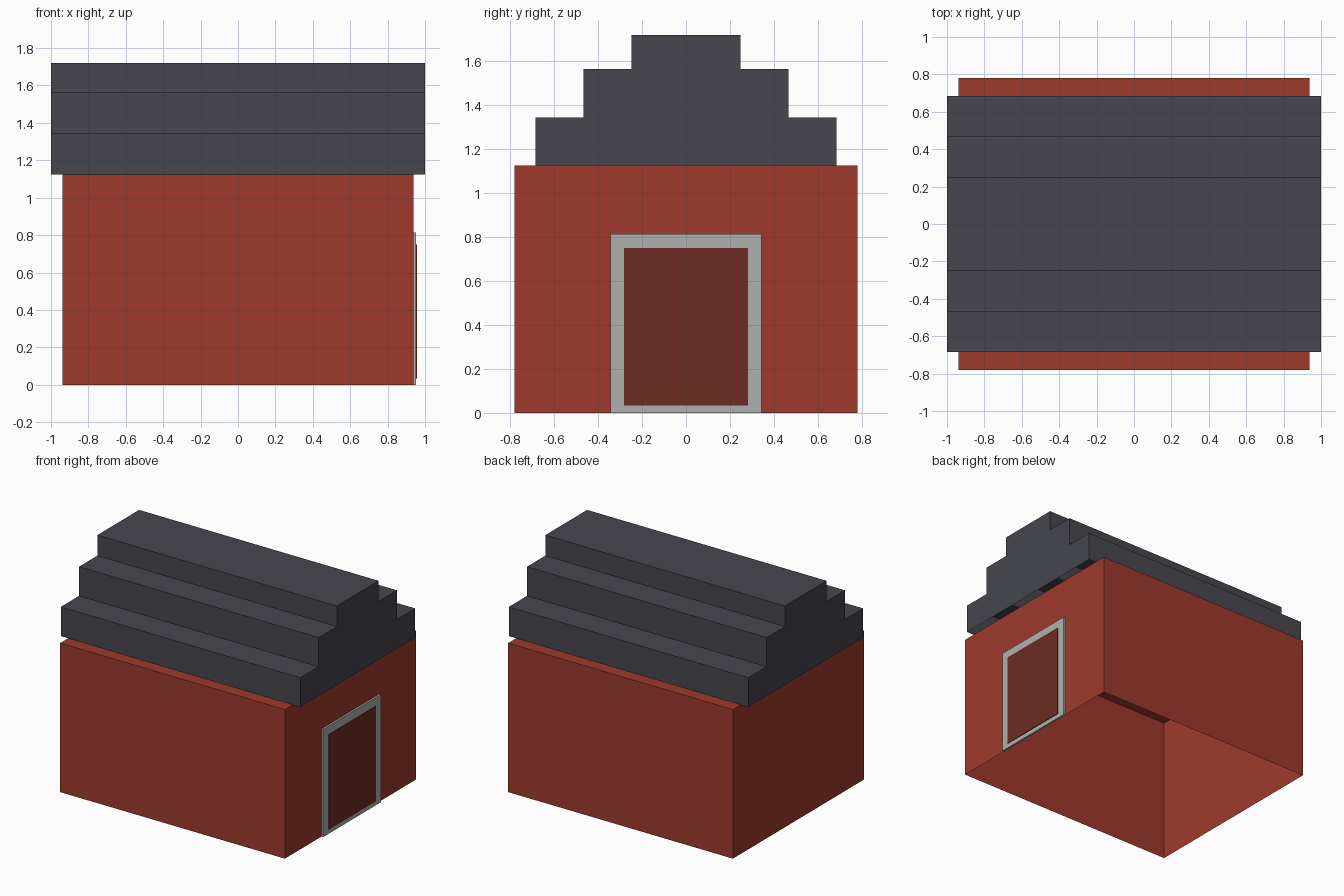
import bpy, bmesh

if "Cube" in bpy.data.objects:
    bpy.data.objects.remove(bpy.data.objects["Cube"])


def material(name, rgb):
    m = bpy.data.materials.new(name)
    m.diffuse_color = (*rgb, 1)
    m.use_nodes = True
    m.node_tree.nodes["Principled BSDF"].inputs["Base Color"].default_value = m.diffuse_color
    return m


RED = material("brick_red", (0.342, 0.042, 0.025))
SLATE = material("slate_grey", (0.061, 0.061, 0.076))
STONE = material("pale_stone", (0.434, 0.434, 0.423))
BROWN = material("door_brown", (0.153, 0.025, 0.016))


def prism(name, profile, x0, x1, mat, open_bottom=False):
    """Extrude a (y, z) profile along x, optionally without its lowest face."""
    bm = bmesh.new()
    face = bm.faces.new([bm.verts.new((x0, y, z)) for y, z in profile])
    ext = bmesh.ops.extrude_face_region(bm, geom=[face], use_keep_orig=True)
    moved = [v for v in ext["geom"] if isinstance(v, bmesh.types.BMVert)]
    bmesh.ops.translate(bm, verts=moved, vec=(x1 - x0, 0, 0))
    bmesh.ops.recalc_face_normals(bm, faces=bm.faces)
    if open_bottom:
        low = min(z for _, z in profile)
        base = [f for f in bm.faces if all(abs(v.co.z - low) < 1e-5 for v in f.verts)]
        bmesh.ops.delete(bm, geom=base, context="FACES")
    mesh = bpy.data.meshes.new(name)
    bm.to_mesh(mesh)
    bm.free()
    mesh.materials.append(mat)
    obj = bpy.data.objects.new(name, mesh)
    bpy.context.collection.objects.link(obj)
    return obj


def rect(half, z0, z1):
    return [(-half, z0), (half, z0), (half, z1), (-half, z1)]


# Walls: a shell with a flat top and no floor
WALL_TOP = 1.125
prism("walls", rect(0.78, 0, WALL_TOP), -0.938, 0.938, RED, open_bottom=True)

# Stepped roof: half profile mirrored across the ridge
half_profile, z = [], WALL_TOP
for y, top in ((0.685, 1.345), (0.467, 1.565), (0.249, 1.72)):
    half_profile += [(y, z), (y, top)]
    z = top
roof_profile = half_profile + [(-y, z) for y, z in reversed(half_profile)]
prism("stepped_roof", roof_profile, -1, 1, SLATE, open_bottom=True)

# Doorway on the right gable
prism("door_frame", rect(0.344, 0, 0.813), 0.938, 0.952, STONE)
prism("door", rect(0.281, 0.034, 0.75), 0.95, 0.957, BROWN)
